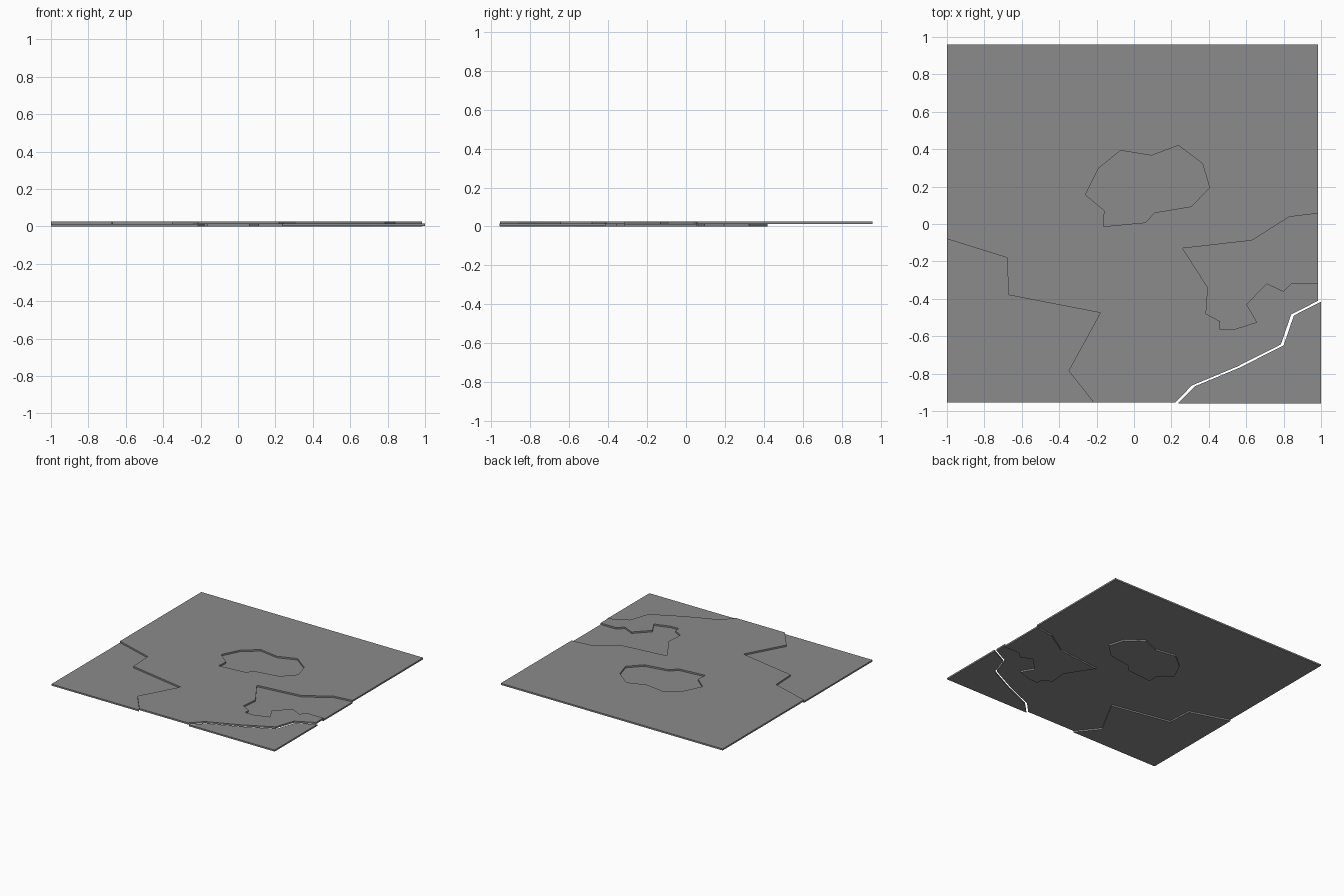
import bpy, bmesh
from mathutils import Vector

cube = bpy.data.objects.get("Cube")
if cube:
    bpy.data.objects.remove(cube, do_unlink=True)

grey = bpy.data.materials.new("stone grey")
grey.use_nodes = True
colour = (0.26, 0.26, 0.26, 1)
grey.diffuse_color = colour
grey.node_tree.nodes["Principled BSDF"].inputs["Base Color"].default_value = colour


def slab(name, loops, z, thickness):
    """Flat plate from an outline, with any further loops as holes."""
    bm = bmesh.new()
    edges = []
    for loop in loops:
        verts = [bm.verts.new((x, y, z)) for x, y in loop]
        edges += [bm.edges.new((v, verts[i - 1])) for i, v in enumerate(verts)]
    bmesh.ops.triangle_fill(bm, use_beauty=True, use_dissolve=False,
                            edges=edges, normal=Vector((0, 0, 1)))
    top = bmesh.ops.extrude_face_region(bm, geom=bm.faces[:], use_keep_orig=True)
    moved = [g for g in top["geom"] if isinstance(g, bmesh.types.BMVert)]
    bmesh.ops.translate(bm, verts=moved, vec=(0, 0, thickness))
    bmesh.ops.recalc_face_normals(bm, faces=bm.faces[:])
    bmesh.ops.dissolve_limit(bm, angle_limit=0.001, verts=bm.verts[:],
                             edges=bm.edges[:])
    mesh = bpy.data.meshes.new(name)
    bm.to_mesh(mesh)
    bm.free()
    mesh.materials.append(grey)
    obj = bpy.data.objects.new(name, mesh)
    bpy.context.collection.objects.link(obj)
    return obj


# Shared borders between the plates
west, east, south, north = -1, 0.985, -0.955, 0.96
left_border = [(west, -0.08), (-0.68, -0.18), (-0.67, -0.38), (-0.18, -0.475),
               (-0.35, -0.785), (-0.215, south)]
corner_border = [(0.22, south), (0.31, -0.863), (0.55, -0.763),
                 (0.785, -0.644), (0.84, -0.484), (east, -0.41)]
inlet = [(east, -0.315), (0.845, -0.315), (0.8, -0.36), (0.71, -0.318),
         (0.6, -0.43), (0.655, -0.525), (0.53, -0.565), (0.46, -0.565),
         (0.46, -0.52), (0.385, -0.48), (0.395, -0.34), (0.26, -0.13),
         (0.63, -0.088), (0.83, 0.038), (east, 0.057)]
pond = [(-0.26, 0.157), (-0.19, 0.297), (-0.072, 0.393), (0.094, 0.366),
        (0.238, 0.42), (0.366, 0.323), (0.404, 0.195), (0.307, 0.094),
        (0.11, 0.061), (0.061, 0.008), (-0.163, -0.013), (-0.158, 0.072)]

# Upper plate with the pond cut out
outline = [(west, north)] + left_border + corner_border + inlet + [(east, north)]
slab("upper_plate", [outline, pond], 0.012, 0.013)

# Sunken plates
slab("left_low_plate", [left_border + [(west, south)]], 0, 0.0125)
slab("inlet_low_plate", [inlet], 0, 0.0125)
slab("pond_low_plate", [pond], 0, 0.0125)

# Corner plate, pulled slightly away from the rest
corner = corner_border + [(east, south)]
slab("corner_low_plate", [[(x + 0.015, y - 0.005) for x, y in corner]], 0.003, 0.0125)
